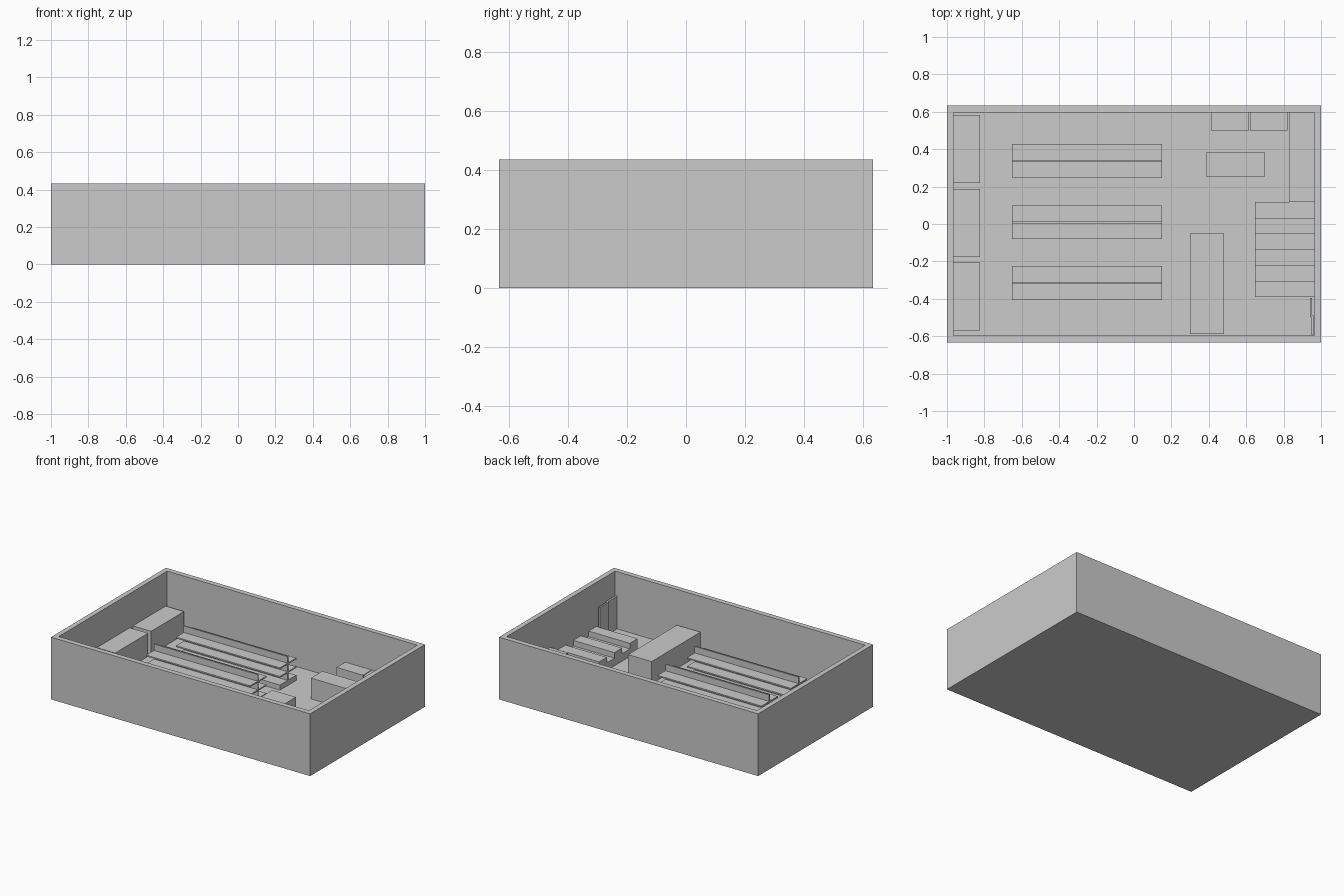
import bpy

if "Cube" in bpy.data.objects:
    bpy.data.objects.remove(bpy.data.objects["Cube"])

FLOOR = 0.035


def box(name, x0, x1, y0, y1, z0, z1):
    """Box from its minimum and maximum extents."""
    bpy.ops.mesh.primitive_cube_add(size=1, location=((x0 + x1) / 2, (y0 + y1) / 2, (z0 + z1) / 2))
    ob = bpy.context.object
    ob.name = name
    ob.scale = (x1 - x0, y1 - y0, z1 - z0)
    bpy.ops.object.transform_apply(location=False, rotation=False, scale=True)
    return ob


# Open-topped room: solid block hollowed by a cutter
room = box("room_shell", -1, 1, -0.633, 0.633, 0, 0.434)
cutter = box("room_cutter", -0.965, 0.965, -0.597, 0.597, FLOOR, 0.6)
cut = room.modifiers.new("hollow", "BOOLEAN")
cut.operation = "DIFFERENCE"
cut.solver = "EXACT"
cut.object = cutter
bpy.context.view_layer.objects.active = room
bpy.ops.object.modifier_apply(modifier=cut.name)
bpy.data.objects.remove(cutter, do_unlink=True)

# Row of cabinets along the left wall
for i, y in enumerate((0.401, 0.005, -0.388)):
    box(f"wall_cabinet_{i + 1}", -0.965, -0.824, y - 0.181, y + 0.181, FLOOR, 0.196)

# Double-sided aisle shelving: base, centre panel, two shelf tiers
for i, y in enumerate((0.338, 0.009, -0.315)):
    box(f"aisle_base_{i + 1}", -0.652, 0.15, y - 0.09, y + 0.09, FLOOR, 0.071)
    box(f"aisle_panel_{i + 1}", -0.652, 0.15, y - 0.005, y + 0.005, FLOOR, 0.236)
    for j, z in enumerate((0.131, 0.191)):
        box(f"aisle_shelf_{i + 1}_{j + 1}", -0.652, 0.15, y - 0.09, y + 0.09, z - 0.009, z)

# Long display counter near the front wall
box("display_counter", 0.30, 0.482, -0.588, -0.05, FLOOR, 0.19)

# Stepped checkout lanes: alternating low and high strips
step = 0.0847
for i in range(6):
    y1 = 0.118 - i * step
    kind, top = ("checkout_belt", 0.088) if i % 2 == 0 else ("checkout_desk", 0.127)
    box(f"{kind}_{i // 2 + 1}", 0.647, 0.965, y1 - step, y1, FLOOR, top)

# Back corner service area
box("side_counter", 0.829, 0.965, 0.118, 0.597, FLOOR, 0.175)
box("back_unit_left", 0.411, 0.615, 0.499, 0.595, FLOOR, 0.168)
box("back_unit_right", 0.620, 0.821, 0.499, 0.595, FLOOR, 0.168)
box("service_island", 0.384, 0.70, 0.254, 0.381, FLOOR, 0.18)

# Pair of overlapping sliding door panels on the right wall
box("door_panel_inner", 0.941, 0.952, -0.497, -0.395, FLOOR, 0.264)
box("door_panel_outer", 0.949, 0.961, -0.594, -0.490, FLOOR, 0.264)
